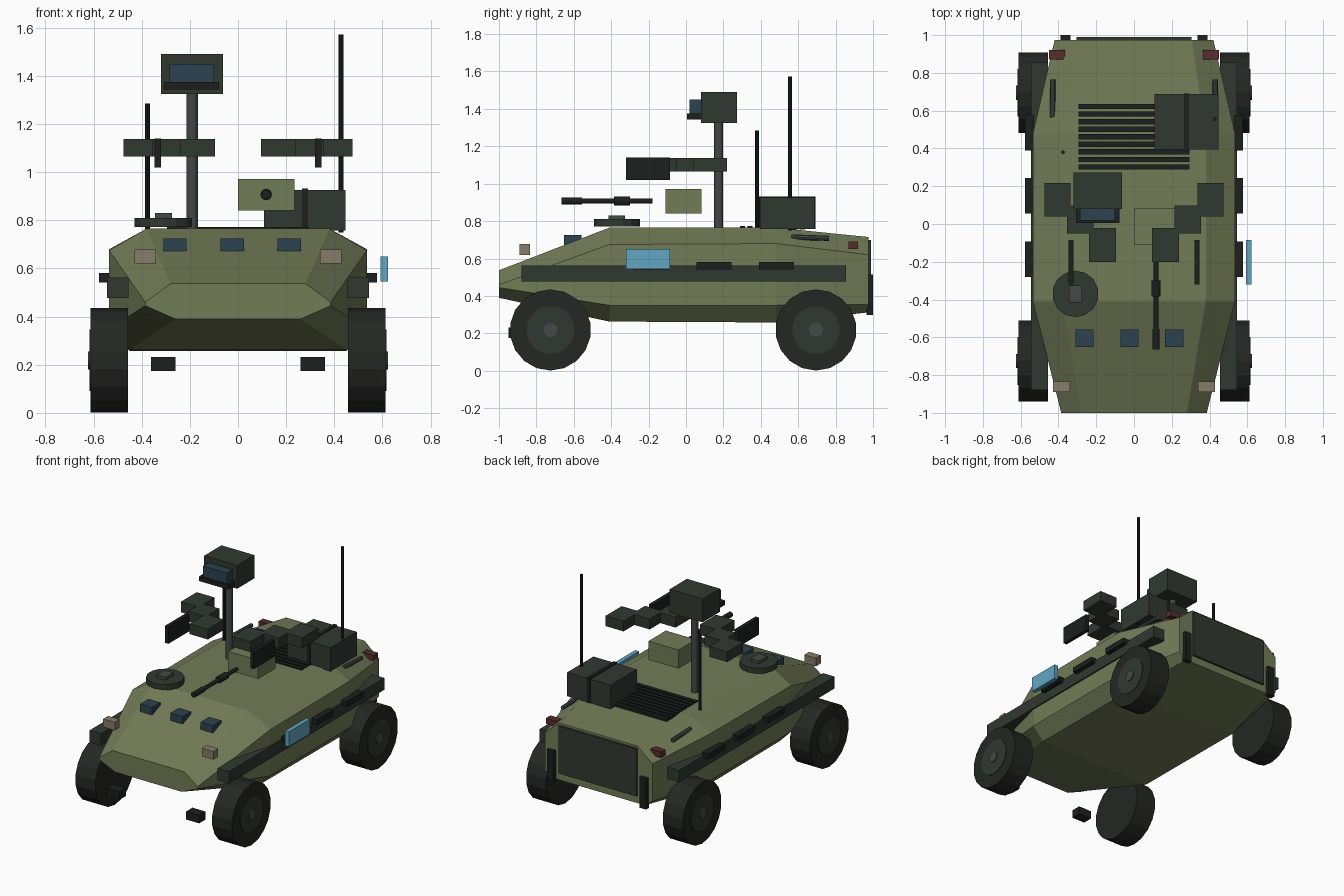
import bpy, bmesh
from math import pi
from mathutils import Vector

if "Cube" in bpy.data.objects:
    bpy.data.objects.remove(bpy.data.objects["Cube"])


def mat(name, r, g, b):
    m = bpy.data.materials.new(name)
    m.diffuse_color = (r, g, b, 1)
    m.use_nodes = True
    m.node_tree.nodes["Principled BSDF"].inputs["Base Color"].default_value = m.diffuse_color
    return m


OLIVE = mat("olive", 0.17, 0.20, 0.095)
DARK = mat("dark_green", 0.03, 0.04, 0.03)
BLACK = mat("black", 0.012, 0.014, 0.013)
RUBBER = mat("rubber", 0.018, 0.02, 0.017)
STEEL = mat("steel", 0.06, 0.065, 0.065)
GLASS = mat("dark_glass", 0.025, 0.055, 0.08)
PANEL = mat("light_blue", 0.12, 0.38, 0.55)
LAMP = mat("lamp", 0.24, 0.20, 0.14)
RED = mat("tail_red", 0.10, 0.025, 0.025)


def finish(name, bm, material):
    bmesh.ops.recalc_face_normals(bm, faces=bm.faces)
    me = bpy.data.meshes.new(name)
    bm.to_mesh(me)
    bm.free()
    me.materials.append(material)
    ob = bpy.data.objects.new(name, me)
    bpy.context.collection.objects.link(ob)
    return ob


def box(name, x, y, z, material):
    """Box from (min, max) ranges."""
    bm = bmesh.new()
    bmesh.ops.create_cube(bm, size=1)
    for v in bm.verts:
        v.co = Vector([(a + b) / 2 + c * (b - a) for (a, b), c in zip((x, y, z), v.co)])
    return finish(name, bm, material)


def pair(name, x, y, z, material):
    """Box on the right side plus its mirror image on the left."""
    box("right_" + name, x, y, z, material)
    box("left_" + name, (-x[1], -x[0]), y, z, material)


def rod(name, a, b, r, material, sides=12):
    a, b = Vector(a), Vector(b)
    bm = bmesh.new()
    bmesh.ops.create_cone(bm, cap_ends=True, segments=sides, radius1=r, radius2=r, depth=(b - a).length)
    ob = finish(name, bm, material)
    ob.location = (a + b) / 2
    ob.rotation_mode = 'QUATERNION'
    ob.rotation_quaternion = (b - a).to_track_quat('Z', 'Y')
    return ob


# Hull: octagonal half-profiles (top, shoulder, lower, bottom) lofted along y
sections = [
    (-1.0, [(0.28, 0.537), (0.385, 0.46), (0.385, 0.445), (0.26, 0.39)]),
    (-0.41, [(0.38, 0.765), (0.535, 0.675), (0.535, 0.35), (0.45, 0.263)]),
    (0.48, [(0.38, 0.765), (0.535, 0.68), (0.535, 0.35), (0.45, 0.258)]),
    (0.975, [(0.305, 0.715), (0.42, 0.62), (0.42, 0.355), (0.36, 0.312)]),
]
bm = bmesh.new()
rings = []
for y, half in sections:
    ring = half + [(-x, z) for x, z in reversed(half)]
    rings.append([bm.verts.new((x, y, z)) for x, z in ring])
for r0, r1 in zip(rings, rings[1:]):
    for i in range(8):
        j = (i + 1) % 8
        bm.faces.new((r0[i], r0[j], r1[j], r1[i]))
bm.faces.new(rings[0])
bm.faces.new(rings[-1])
finish("hull", bm, OLIVE)

# Wheels
for side, s in (("left", -1), ("right", 1)):
    for end, y in (("front", -0.725), ("rear", 0.695)):
        n = f"{end}_{side}_"
        for part, x0, x1, r, m, k in (("tyre", 0.456, 0.612, 0.217, RUBBER, 18),
                                      ("rim", 0.47, 0.617, 0.128, DARK, 18),
                                      ("hub", 0.48, 0.624, 0.038, STEEL, 12)):
            rod(n + part, (s * x0, y, 0.218), (s * x1, y, 0.218), r, m, k)

# Side rails with small clips, and the panel on the right side
pair("side_rail", (0.455, 0.545), (-0.88, 0.855), (0.478, 0.562), DARK)
for i, y in enumerate((-0.28, 0.055, 0.39)):
    pair(f"rail_clip_{i}", (0.53, 0.578), (y, y + 0.188), (0.542, 0.58), BLACK)
box("side_panel", (0.592, 0.622), (-0.32, -0.085), (0.545, 0.65), PANEL)

# Lamps, tow blocks and vision blocks
pair("headlight", (0.34, 0.43), (-0.89, -0.835), (0.62, 0.678), LAMP)
pair("tail_light", (0.365, 0.45), (0.87, 0.92), (0.65, 0.69), RED)
pair("tow_block", (0.26, 0.362), (-0.95, -0.88), (0.175, 0.232), BLACK)
for i, x in enumerate((-0.31, -0.072, 0.165)):
    box(f"vision_block_{i}", (x, x + 0.096), (-0.652, -0.558), (0.67, 0.725), GLASS)

# Hatch on the front left
rod("hatch", (-0.31, -0.37, 0.772), (-0.31, -0.37, 0.81), 0.123, DARK, 14)
box("hatch_knob", (-0.345, -0.275), (-0.415, -0.325), (0.805, 0.83), STEEL)

# Sensor mast
rod("mast", (-0.19, 0.175, 0.76), (-0.19, 0.175, 1.33), 0.024, STEEL, 12)
box("sensor_head", (-0.32, -0.063), (0.08, 0.272), (1.325, 1.49), DARK)
box("sensor_lens", (-0.285, -0.1), (0.018, 0.09), (1.375, 1.45), GLASS)
box("sensor_lip", (-0.308, -0.078), (0.005, 0.09), (1.343, 1.375), BLACK)

# Aerials
rod("left_aerial", (-0.376, 0.38, 0.75), (-0.376, 0.38, 1.285), 0.01, BLACK, 8)
rod("right_aerial", (0.428, 0.556, 0.75), (0.428, 0.556, 1.572), 0.01, BLACK, 8)

# Stowage box with strap, engine grille
box("stowage_box", (0.108, 0.447), (0.395, 0.688), (0.757, 0.925), DARK)
box("stowage_strap", (0.265, 0.291), (0.39, 0.692), (0.757, 0.932), BLACK)
for i in range(9):
    y = 0.302 + i * 0.04
    box(f"grille_slat_{i}", (-0.295, 0.295), (y - 0.014, y + 0.014), (0.755, 0.773), BLACK)

# Weapon housing and barrel
GX, GZ = 0.117, 0.907
box("gun_housing", (0, 0.235), (-0.11, 0.083), (0.84, 0.972), OLIVE)
for part, y0, y1, r in (("barrel", -0.62, -0.18, 0.014), ("barrel_sleeve", -0.385, -0.3, 0.024),
                        ("muzzle", -0.665, -0.555, 0.019)):
    rod(part, (GX, y0, GZ), (GX, y1, GZ), r, BLACK, 12)

# Stepped overhead blocks and blades on both sides
Z = (1.065, 1.138)
pair("outer_block", (0.335, 0.475), (0.04, 0.218), Z, DARK)
pair("middle_block", (0.215, 0.355), (-0.05, 0.098), Z, DARK)
pair("inner_block", (0.095, 0.238), (-0.2, -0.02), Z, DARK)
pair("blade", (0.32, 0.347), (-0.32, -0.085), (1.02, 1.14), BLACK)

# Rear door, hinge bars and grab handles
box("rear_door", (-0.305, 0.305), (0.965, 0.99), (0.365, 0.70), DARK)
pair("door_bar", (0.335, 0.388), (0.965, 1.0), (0.298, 0.515), BLACK)
for side, s in (("left", -1), ("right", 1)):
    rod(side + "_rear_handle", (s * 0.43, 0.565, 0.715), (s * 0.43, 0.765, 0.708), 0.014, STEEL, 8)
